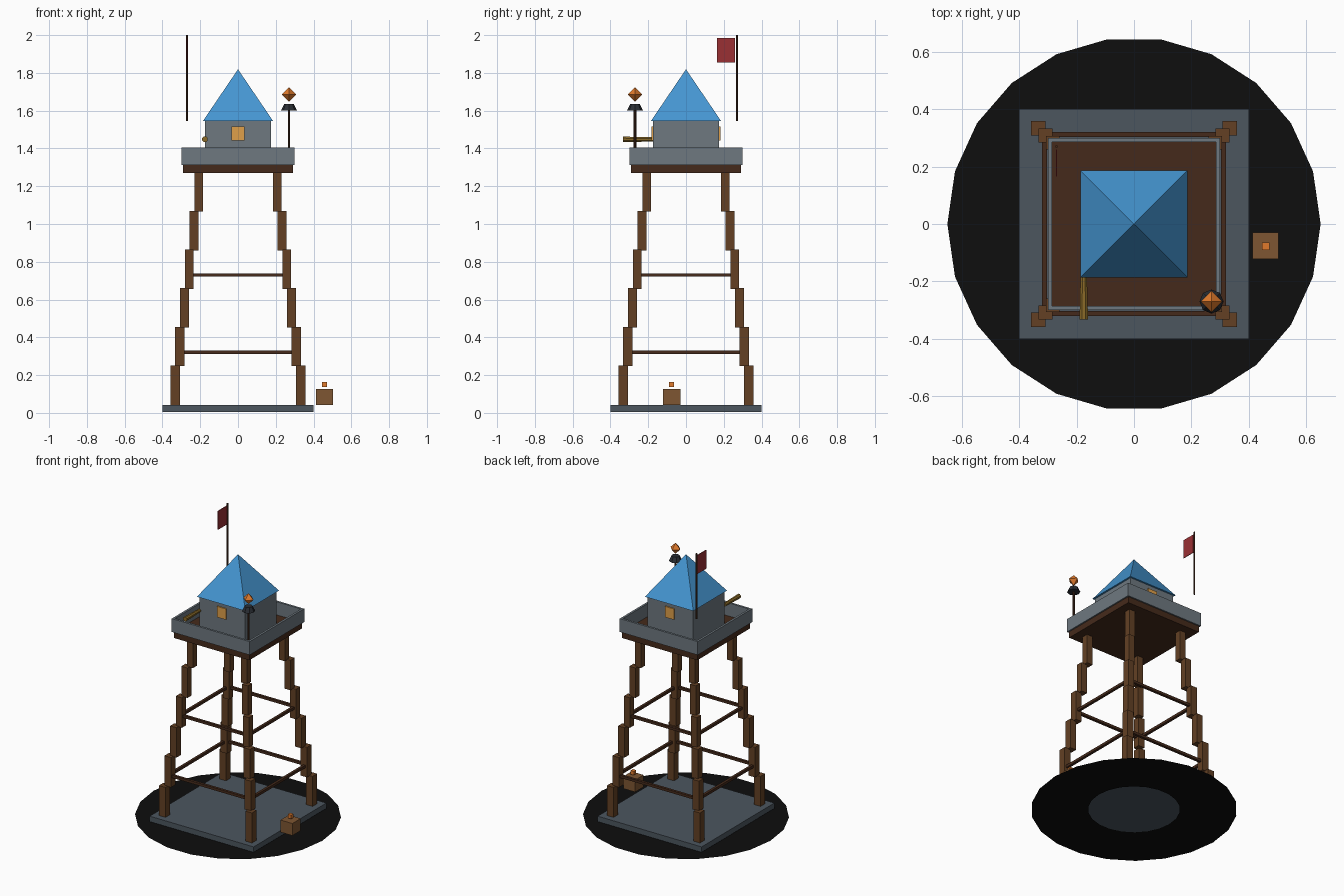
import bpy, bmesh, math
from mathutils import Matrix

if "Cube" in bpy.data.objects:
    bpy.data.objects.remove(bpy.data.objects["Cube"])


def mat(name, hexcol):
    # sRGB hex to linear viewport colour
    c = [((hexcol >> s) & 255) / 255 for s in (16, 8, 0)]
    m = bpy.data.materials.new(name)
    m.diffuse_color = [v / 12.92 if v < 0.04 else ((v + 0.055) / 1.055) ** 2.4 for v in c] + [1]
    m.use_nodes = True
    m.node_tree.nodes["Principled BSDF"].inputs["Base Color"].default_value = m.diffuse_color
    return m


WOOD = mat("wood", 0x63401F + 0x000005)
DARK = mat("dark_wood", 0x452A1B)
STONE = mat("stone", 0x6E7880)
SLATE = mat("slate", 0x4C565F)
BLACK = mat("black", 0x0E0E0E)
BLUE = mat("blue_roof", 0x4596D2)
GLOW = mat("window_glow", 0xE0A04A)
FIRE = mat("fire", 0xE07A2C)
RED = mat("red", 0x9A3034)
BRASS = mat("brass", 0x8A6A28)
IRON = mat("iron", 0x2A2E34)
CRATE = mat("crate_wood", 0x7E5632)


def finish(name, bm, m):
    bmesh.ops.recalc_face_normals(bm, faces=bm.faces)
    me = bpy.data.meshes.new(name)
    bm.to_mesh(me)
    bm.free()
    me.materials.append(m)
    ob = bpy.data.objects.new(name, me)
    bpy.context.collection.objects.link(ob)
    return ob


def add_box(bm, lo, hi):
    size = [b - a for a, b in zip(lo, hi)]
    mid = [(a + b) / 2 for a, b in zip(lo, hi)]
    bmesh.ops.create_cube(bm, size=1, matrix=Matrix.Translation(mid) @ Matrix.Diagonal((*size, 1)))


def box(name, lo, hi, m):
    bm = bmesh.new()
    add_box(bm, lo, hi)
    return finish(name, bm, m)


def cone(name, loc, r1, r2, h, n, m, turn=0, tilt=None):
    bm = bmesh.new()
    mx = Matrix.Translation(loc) @ (tilt or Matrix()) @ Matrix.Rotation(turn, 4, 'Z')
    bmesh.ops.create_cone(bm, cap_ends=True, segments=n, radius1=r1, radius2=r2, depth=h, matrix=mx)
    bmesh.ops.remove_doubles(bm, verts=bm.verts, dist=1e-5)
    return finish(name, bm, m)


# flat ground ring, open in the middle
bm = bmesh.new()
N = 22
rings = [[bm.verts.new((r * math.cos(2 * math.pi * i / N), r * math.sin(2 * math.pi * i / N), 0))
          for i in range(N)] for r in (0.29, 0.65)]
for i in range(N):
    j = (i + 1) % N
    bm.faces.new((rings[0][i], rings[1][i], rings[1][j], rings[0][j]))
finish("ground_ring", bm, BLACK)

# foundation slab
box("foundation", (-0.4, -0.4, 0.005), (0.4, 0.4, 0.043), SLATE)

# four legs of stepped segments leaning inward
for k, (sx, sy) in enumerate(((-1, -1), (1, -1), (1, 1), (-1, 1))):
    bm = bmesh.new()
    for i in range(6):
        c, w = 0.333 - 0.025 * i, 0.025 - 0.0005 * i
        z = 0.043 + 0.2045 * i
        add_box(bm, (sx * c - w, sy * c - w, z), (sx * c + w, sy * c + w, z + 0.2085))
    finish(f"leg_{k + 1}", bm, WOOD)

# horizontal braces on two levels
for level, (z, d) in enumerate(((0.32, 0.312), (0.73, 0.26))):
    bm = bmesh.new()
    t = 0.009
    for s in (-1, 1):
        add_box(bm, (-d, s * d - t, z - t), (d, s * d + t, z + t))
        add_box(bm, (s * d - t, -d, z - t), (s * d + t, d, z + t))
    finish(f"braces_{level + 1}", bm, DARK)

# deck and parapet walls
box("deck", (-0.29, -0.29, 1.27), (0.29, 0.29, 1.315), DARK)
bm = bmesh.new()
for s in (-1, 1):
    a, b = sorted((s * 0.285, s * 0.3))
    add_box(bm, (-0.3, a, 1.313), (0.3, b, 1.406))
    add_box(bm, (a, -0.285, 1.313), (b, 0.285, 1.406))
finish("parapet", bm, STONE)

# hut with pyramid roof, front and back windows
box("hut", (-0.174, -0.174, 1.315), (0.174, 0.174, 1.546), STONE)
cone("roof", (0, 0, 1.682), 0.186 * math.sqrt(2), 0, 0.274, 4, BLUE, math.pi / 4)
for s, n in ((-1, "front"), (1, "back")):
    a, b = sorted((s * 0.17, s * 0.182))
    box(n + "_window", (-0.035, a, 1.442), (0.035, b, 1.517), GLOW)

# lantern on a post
cone("lantern_post", (0.27, -0.27, 1.4575), 0.007, 0.007, 0.285, 6, DARK)
cone("lantern_cap", (0.27, -0.27, 1.618), 0.042, 0.026, 0.034, 8, IRON)
bm = bmesh.new()
for s in (-1, 1):
    bmesh.ops.create_cone(bm, cap_ends=False, segments=4, radius1=0.0375, radius2=0, depth=s * 0.0375,
                          matrix=Matrix.Translation((0.27, -0.27, 1.686 + s * 0.01875)))
bmesh.ops.remove_doubles(bm, verts=bm.verts, dist=1e-4)
finish("lantern_flame", bm, FIRE)

# flag on a thin pole
cone("flag_pole", (-0.27, 0.27, 1.7725), 0.005, 0.005, 0.455, 6, DARK)
box("flag", (-0.272, 0.165, 1.855), (-0.268, 0.26, 1.985), RED)

# spyglass pointing to the front
cone("spyglass", (-0.175, -0.253, 1.448), 0.012, 0.016, 0.16, 8, BRASS,
     math.pi / 8, Matrix.Rotation(math.pi / 2, 4, 'X'))

# crate with a small ember above it
box("crate", (0.412, -0.122, 0.043), (0.504, -0.03, 0.127), CRATE)
box("ember", (0.446, -0.09, 0.138), (0.472, -0.064, 0.164), FIRE)
